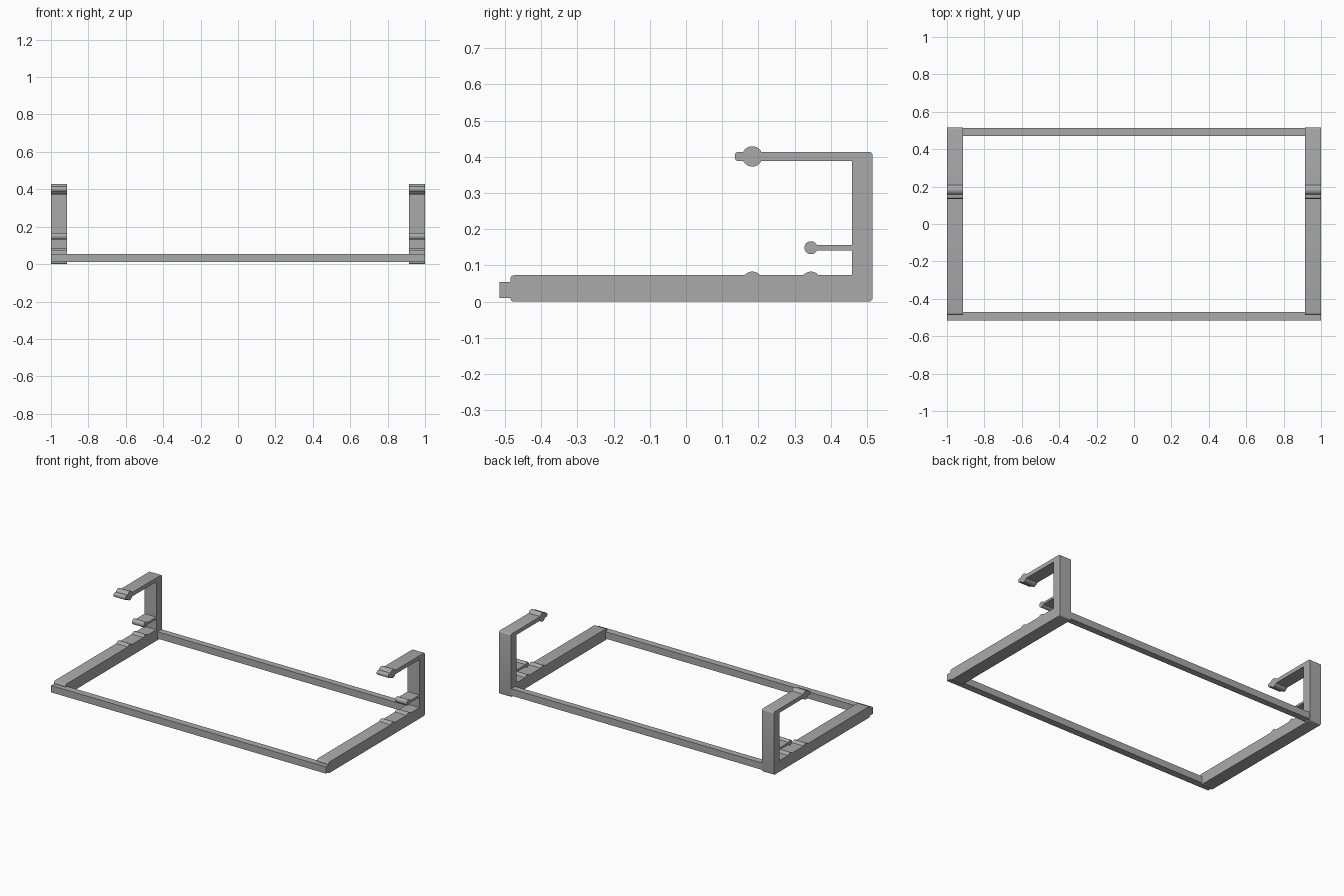
import bpy
import bmesh
from math import asin, cos, sin, radians, degrees

cube = bpy.data.objects.get("Cube")
if cube:
    bpy.data.objects.remove(cube, do_unlink=True)

grey = bpy.data.materials.new("plain grey")
grey.use_nodes = True
colour = (0.4, 0.4, 0.4, 1)
grey.diffuse_color = colour
grey.node_tree.nodes["Principled BSDF"].inputs["Base Color"].default_value = colour


def arc(y, z, r, start, end, steps=12):
    """Points on a circular arc in the side plane, angles in degrees."""
    angles = [radians(start + (end - start) * i / steps) for i in range(steps + 1)]
    return [(y + r * cos(a), z + r * sin(a)) for a in angles]


def extrude_profile(name, outline, x0, x1):
    """Solid made by sweeping a side outline from x0 to x1."""
    bm = bmesh.new()
    face = bm.faces.new([bm.verts.new((x0, y, z)) for y, z in outline])
    grown = bmesh.ops.extrude_face_region(bm, geom=[face])["geom"]
    moved = [v for v in grown if isinstance(v, bmesh.types.BMVert)]
    bmesh.ops.translate(bm, verts=moved, vec=(x1 - x0, 0, 0))
    bmesh.ops.recalc_face_normals(bm, faces=bm.faces)
    mesh = bpy.data.meshes.new(name)
    bm.to_mesh(mesh)
    bm.free()
    mesh.materials.append(grey)
    obj = bpy.data.objects.new(name, mesh)
    bpy.context.collection.objects.link(obj)
    bpy.ops.object.select_all(action="DESELECT")
    obj.select_set(True)
    bpy.context.view_layer.objects.active = obj
    bpy.ops.object.shade_smooth_by_angle(angle=radians(30))
    return obj


# Main levels of the side bracket
front, back, post = -0.485, 0.515, 0.458
rail_top, arm_low, arm_top = 0.073, 0.388, 0.414
arm_mid, hook_mid, hook_half = 0.401, 0.149, 0.007
clip_y, hook_y, big, small = 0.183, 0.345, 0.028, 0.018
c = 0.01                                   # rounded corner radius
clip = degrees(asin((arm_top - arm_mid) / big))
neck = degrees(asin(hook_half / small))
bump_z = rail_top - 0.018
bump = degrees(asin(0.018 / big))

# Bracket outline, counter-clockwise: back corners, arm, hook, rail
outline = (
    arc(front + c, c, c, 180, 270, 4)
    + arc(back - c, c, c, -90, 0, 4)
    + arc(back - c, arm_top - c, c, 0, 90, 4)
    + arc(clip_y, arm_mid, big, clip, 180 - clip)
    + arc(0.135 + c, arm_top - c, c, 90, 180, 4)
    + arc(0.135 + c, arm_low + c, c, 180, 270, 4)
    + arc(clip_y, arm_mid, big, 180 + clip, 360 - clip)
    + [(post, arm_low), (post, hook_mid + hook_half)]
    + arc(hook_y, hook_mid, small, neck, 360 - neck, 20)
    + [(post, hook_mid - hook_half), (post, rail_top)]
    + arc(hook_y, bump_z, big, bump, 180 - bump)
    + arc(clip_y, bump_z, big, bump, 180 - bump)
    + arc(front + c, rail_top - c, c, 90, 180, 4)
)
extrude_profile("left_bracket", outline, 0.915, 1)
extrude_profile("right_bracket", outline, -1, -0.915)

# Cross bars joining the brackets
for name, y0, y1, half in (("front_bar", -0.515, -0.47, 1),
                           ("back_bar", 0.47, 0.512, 0.93)):
    extrude_profile(name, [(y0, 0.01), (y1, 0.01), (y1, 0.055), (y0, 0.055)], -half, half)
